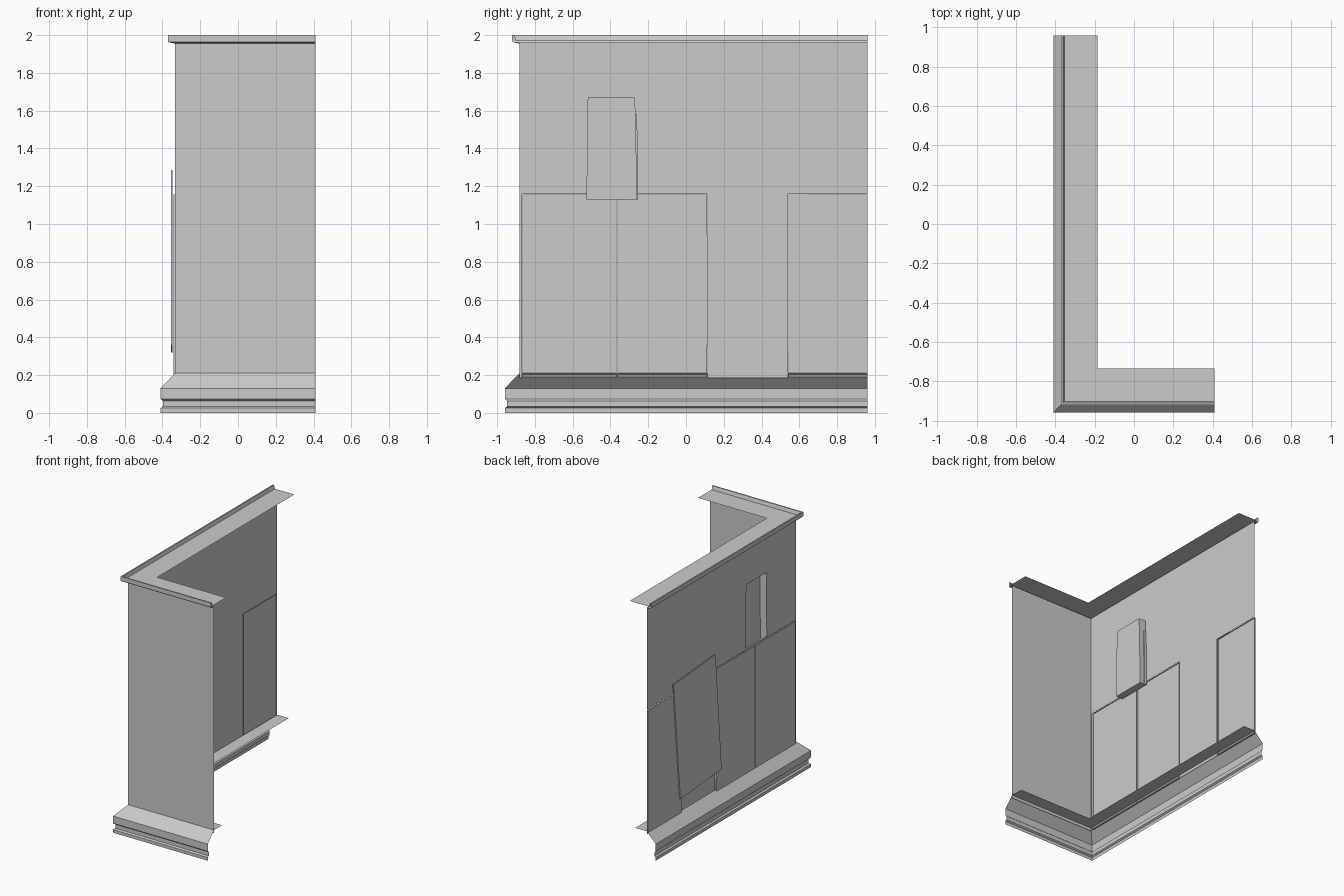
import bpy, bmesh

if "Cube" in bpy.data.objects:
    bpy.data.objects.remove(bpy.data.objects["Cube"])

WX, WY = -0.333, -0.882      # outer wall planes (left side, front)
XE, YE = 0.41, 0.96          # open ends of the L
SEAM = 1.16                  # height of the lower cladding


def make(name, verts, faces):
    me = bpy.data.meshes.new(name)
    me.from_pydata(verts, [], faces)
    ob = bpy.data.objects.new(name, me)
    bpy.context.collection.objects.link(ob)
    return ob


def sweep(name, profile):
    """Mitred sweep of (outward offset, z) points around the L corner."""
    v, f = [], []
    for o, z in profile:
        v += [(XE, WY - o, z), (WX - o, WY - o, z), (WX - o, YE, z)]
    for i in range(len(profile) - 1):
        for k in (0, 1):
            a = 3 * i + k
            f.append((a + 1, a, a + 3, a + 4))
    return make(name, v, f)


def side_quad(name, pts, x):
    """Flat faces on the side wall from lists of (y, z)."""
    v, f = [], []
    for q in pts:
        f.append(tuple(range(len(v), len(v) + 4)))
        v += [(x, y, z) for y, z in q]
    return make(name, v, f)


def slab(name, corners, x0, x1):
    """Thin board from four (y, z) corners, between x0 and x1."""
    v = [(x0, y, z) for y, z in corners] + [(x1, y, z) for y, z in corners]
    f = [(3, 2, 1, 0), (4, 5, 6, 7)] + [(i, (i + 1) % 4, (i + 1) % 4 + 4, i + 4) for i in range(4)]
    ob = make(name, v, f)
    bm = bmesh.new()
    bm.from_mesh(ob.data)
    bmesh.ops.recalc_face_normals(bm, faces=bm.faces)
    bm.to_mesh(ob.data)
    bm.free()
    return ob


def rect(y0, y1, z0, z1):
    return [(y0, z0), (y1, z0), (y1, z1), (y0, z1)]


# plinth moulding, slope and the inner floor ledge
sweep("plinth", [(0.077, 0), (0.077, 0.025), (0.065, 0.033), (0.065, 0.064),
                 (0.077, 0.074), (0.077, 0.13), (0, 0.21)])
sweep("floor_ledge", [(0, 0.21), (-0.1, 0.21)])

# crown moulding with inner top ledge
sweep("crown", [(0, 1.955), (0.034, 1.962), (0.038, 1.97), (0.038, 2.0),
                (0.028, 2.0), (0.02, 1.972), (-0.148, 1.972)])

# front wall
make("front_wall", [(WX, WY, 0.185), (XE, WY, 0.185), (XE, WY, 1.96), (WX, WY, 1.96)], [(0, 1, 2, 3)])

# upper side wall around the niche opening
outer = rect(WY, YE, SEAM, 1.96)
hole = [(-0.523, 1.17), (-0.26, 1.17), (-0.27, 1.67), (-0.517, 1.67)]
side_quad("side_wall_upper",
          [[outer[i], hole[i], hole[(i + 1) % 4], outer[(i + 1) % 4]] for i in range(4)], WX)

# bare strips of lower side wall: corner edge and behind the loose board
side_quad("side_wall_lower", [list(reversed(rect(*r, 0.185, SEAM)))
                              for r in ((WY, -0.868), (0.115, 0.54))], WX)

# lower cladding boards, open at the back
for i, (a, b) in enumerate(((-0.866, -0.368), (-0.362, 0.112), (0.543, YE))):
    board = slab(f"cladding_board_{i + 1}", rect(a, b, 0.19, SEAM - 0.003), WX - 0.009, WX)
    bm = bmesh.new()
    bm.from_mesh(board.data)
    back = [f for f in bm.faces if all(abs(v.co.x - WX) < 1e-5 for v in f.verts)]
    bmesh.ops.delete(bm, geom=back, context='FACES')
    bm.to_mesh(board.data)
    bm.free()

# loose tilted board
slab("loose_board", [(0.065, 0.36), (0.575, 0.32), (0.66, 1.245), (0.14, 1.285)],
     WX - 0.021, WX - 0.013)

# niche box recessed into the side wall
box = [(-0.527, 1.13), (-0.258, 1.13), (-0.27, 1.67), (-0.52, 1.67)]
rings = [(WX, hole), (WX + 0.002, box), (WX + 0.058, box)]
nv = [(x, y, z) for x, r in rings for y, z in r]
nf = [(4 * j + i, 4 * j + (i + 1) % 4, 4 * j + 4 + (i + 1) % 4, 4 * j + 4 + i)
      for j in range(2) for i in range(4)]
make("niche", nv, nf + [(8, 9, 10, 11)])

# narrow strip on the niche side
slab("niche_strip", [(-0.262, 1.13), (-0.254, 1.13), (-0.259, 1.58), (-0.267, 1.58)],
     WX + 0.001, WX + 0.02)
